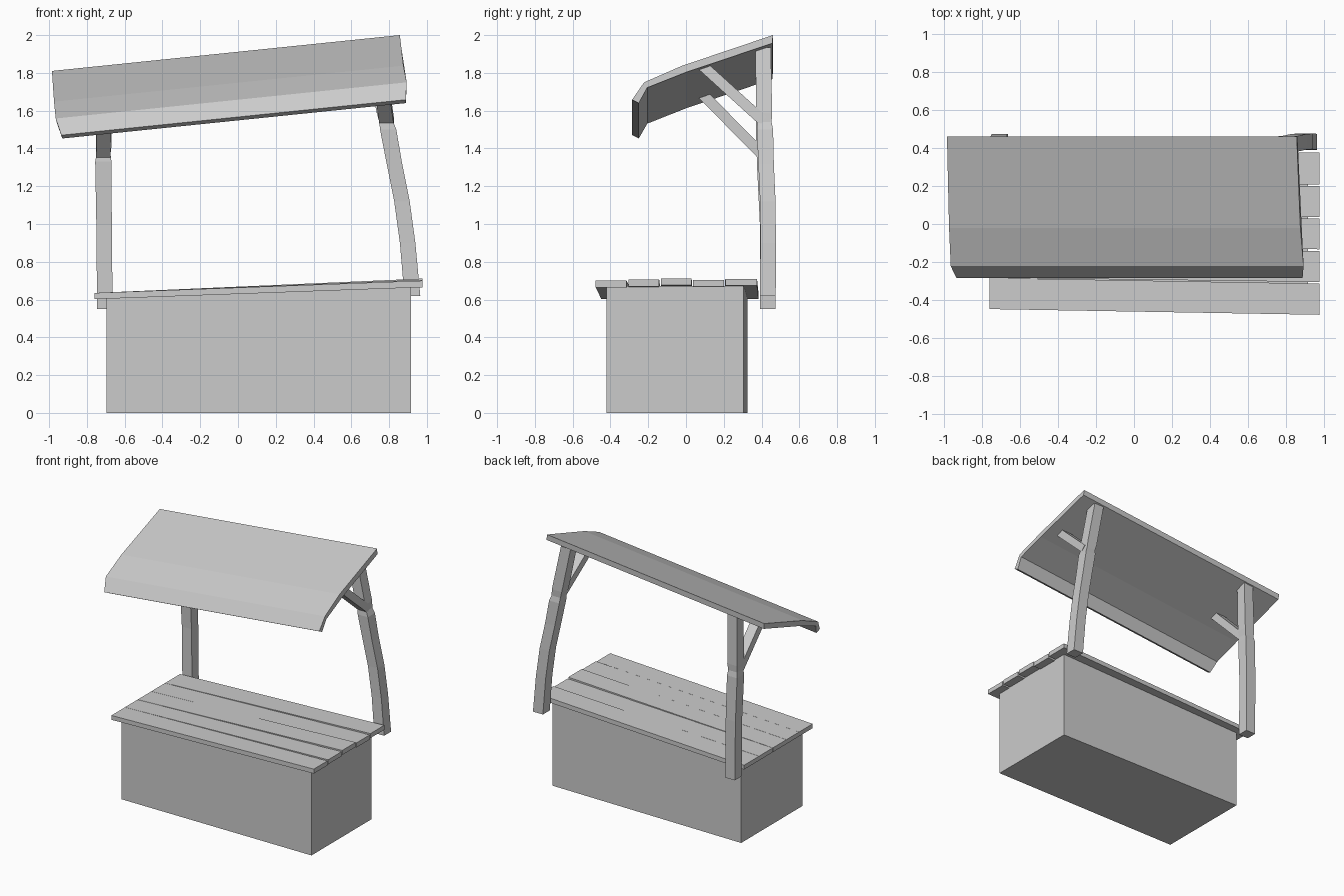
import bpy, bmesh
from mathutils import Vector


def loft(name, rings):
    """Skin a chain of matching closed rings and cap both ends."""
    bm = bmesh.new()
    vs = [[bm.verts.new(p) for p in r] for r in rings]
    n = len(rings[0])
    for a, b in zip(vs, vs[1:]):
        for i in range(n):
            j = (i + 1) % n
            bm.faces.new((a[i], a[j], b[j], b[i]))
    bm.faces.new(vs[0][::-1])
    bm.faces.new(vs[-1])
    bmesh.ops.recalc_face_normals(bm, faces=bm.faces)
    me = bpy.data.meshes.new(name)
    bm.to_mesh(me)
    bm.free()
    ob = bpy.data.objects.new(name, me)
    bpy.context.collection.objects.link(ob)
    return ob


def end_ring(x, y0, y1, z0, z1):
    return [(x, y0, z0), (x, y1, z0), (x, y1, z1), (x, y0, z1)]


def post(name, path):
    # square rings along (x, y, z, half width)
    loft(name, [[(x - h, y - h, z), (x + h, y - h, z), (x + h, y + h, z), (x - h, y + h, z)]
                for x, y, z, h in path])


def brace(name, x0, x1, low, high, w=0.038, t=0.028):
    # beam in the y-z plane from post (low) to roof (high)
    d = (Vector(high) - Vector(low)).normalized()
    n = Vector((-d.y, d.x)) * t
    rings = []
    for x, (y, z) in ((x0, low), (x1, high)):
        rings.append([(x - w, y - n.x, z - n.y), (x + w, y - n.x, z - n.y),
                      (x + w, y + n.x, z + n.y), (x - w, y + n.x, z + n.y)])
    loft(name, rings)


# counter body with a slanted top
loft("counter_body", [end_ring(-0.695, -0.42, 0.325, 0, 0.61),
                      end_ring(0.917, -0.42, 0.305, 0, 0.672)])

# counter planks: left y0, y1, right y0, y1, height offset
planks = [(-0.448, -0.284, -0.478, -0.314, -0.005),
          (-0.283, -0.132, -0.305, -0.142, 0.0),
          (-0.130, 0.034, -0.133, 0.030, 0.006),
          (0.036, 0.200, 0.038, 0.200, -0.002),
          (0.203, 0.384, 0.208, 0.376, 0.005)]
for i, (a, b, c, d, dz) in enumerate(planks):
    loft(f"counter_plank_{i + 1}", [end_ring(-0.76, a, b, 0.602, 0.635),
                                    end_ring(0.977, c, d, 0.67 + dz, 0.705 + dz)])

# posts, slightly notched where the braces join
post("left_post", [(-0.705, 0.433, 0.55, 0.041), (-0.709, 0.432, 1.0, 0.041),
                   (-0.713, 0.418, 1.33, 0.043), (-0.712, 0.416, 1.37, 0.037),
                   (-0.711, 0.414, 1.42, 0.042), (-0.705, 0.409, 1.80, 0.040)])
post("right_post", [(0.923, 0.433, 0.62, 0.042), (0.898, 0.435, 0.90, 0.041),
                    (0.868, 0.433, 1.12, 0.041), (0.828, 0.424, 1.32, 0.041),
                    (0.795, 0.418, 1.50, 0.043), (0.785, 0.416, 1.54, 0.037),
                    (0.776, 0.414, 1.59, 0.042), (0.705, 0.408, 1.935, 0.041)])

# braces
brace("left_brace", -0.713, -0.708, (0.405, 1.365), (0.085, 1.69))
brace("right_brace", 0.787, 0.745, (0.41, 1.545), (0.085, 1.84))

# roof: bent slab, right-hand profile as (x left, x right, y, z right)
profile = [(-0.985, 0.857, 0.460, 2.000), (-0.974, 0.876, -0.020, 1.838),
           (-0.965, 0.893, -0.222, 1.750), (-0.935, 0.888, -0.285, 1.658),
           (-0.930, 0.888, -0.250, 1.640), (-0.958, 0.893, -0.205, 1.722),
           (-0.970, 0.880, 0.000, 1.803), (-0.980, 0.861, 0.458, 1.957)]
loft("roof", [[(l, y, z - 0.103 * (r - l)) for l, r, y, z in profile],
              [(r, y, z) for l, r, y, z in profile]])
